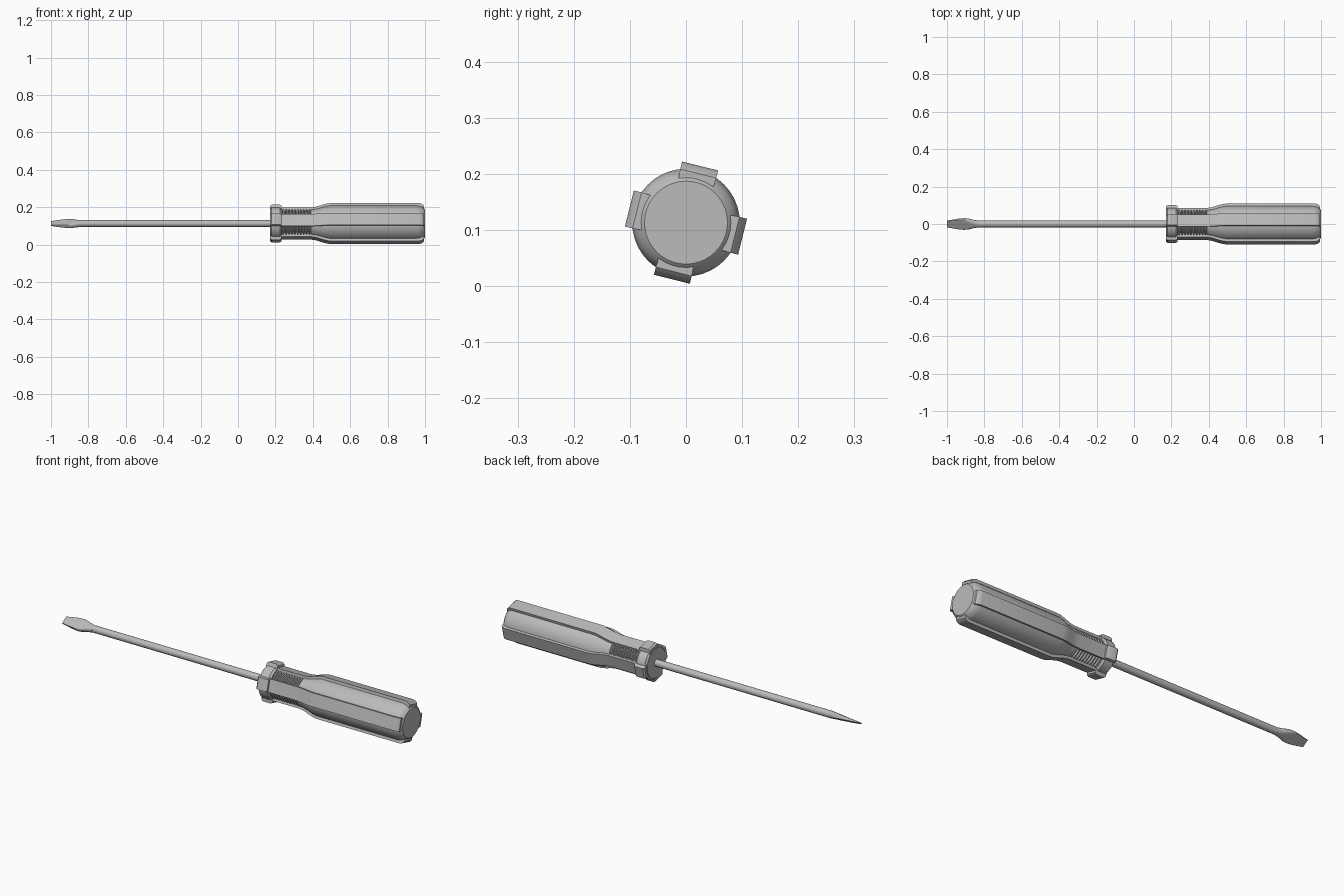
import bpy, bmesh
from math import sin, cos, pi, radians
from mathutils import Matrix

cube = bpy.data.objects.get("Cube")
if cube:
    bpy.data.objects.remove(cube)

AXIS = 0.113               # height of the long axis
TWIST = radians(-14)       # turn of the ribs about the axis

grey = bpy.data.materials.new("plain grey")
grey.use_nodes = True
COLOUR = (0.5, 0.5, 0.5, 1)
grey.diffuse_color = COLOUR
grey.node_tree.nodes["Principled BSDF"].inputs["Base Color"].default_value = COLOUR


def finish(name, bm, angle=0.0, smooth=35):
    bmesh.ops.recalc_face_normals(bm, faces=bm.faces)
    bm.transform(Matrix.Translation((0, 0, AXIS)) @ Matrix.Rotation(angle, 4, 'X'))
    mesh = bpy.data.meshes.new(name)
    bm.to_mesh(mesh)
    bm.free()
    mesh.materials.append(grey)
    ob = bpy.data.objects.new(name, mesh)
    bpy.context.collection.objects.link(ob)
    bpy.ops.object.select_all(action='DESELECT')
    ob.select_set(True)
    bpy.context.view_layer.objects.active = ob
    bpy.ops.object.shade_smooth_by_angle(angle=radians(smooth))
    return ob


def loft(name, rings, angle=0.0, smooth=35):
    """Skin a list of rings of (x, y, z) points and cap both ends."""
    bm = bmesh.new()
    loops = [[bm.verts.new(p) for p in ring] for ring in rings]
    n = len(loops[0])
    for a, b in zip(loops, loops[1:]):
        for i in range(n):
            j = (i + 1) % n
            bm.faces.new((a[i], a[j], b[j], b[i]))
    bm.faces.new(loops[0])
    bm.faces.new(loops[-1])
    return finish(name, bm, angle, smooth)


def lathe(name, profile, sides=40):
    """Turn (x, radius) points about the long axis."""
    turn = [2 * pi * i / sides for i in range(sides)]
    return loft(name, [[(x, r * cos(t), r * sin(t)) for t in turn] for x, r in profile])


def rib(name, profile, outer, inner, floor, angle):
    """Raised bar with a (x, height) profile, pointing away from the axis."""
    rings = [[(x, -inner, floor), (x, inner, floor), (x, outer, h), (x, -outer, h)]
             for x, h in profile]
    return loft(name, rings, angle)


# Handle grip: waisted neck flaring into a barrel with a rounded butt
flare = [(0.40, 0.076), (0.43, 0.081), (0.46, 0.090), (0.49, 0.096)]
butt = [(0.955, 0.096), (0.975, 0.093), (0.99, 0.086), (1.0, 0.074)]
lathe("handle_grip", [(0.22, 0.066), (0.385, 0.066), (0.39, 0.076)] + flare + butt)

# Ridges around the neck
STEP = 0.0155
for i in range(10):
    x = 0.236 + i * STEP
    lathe("neck_ridge_%d" % (i + 1),
          [(x, 0.064), (x + 0.003, 0.076), (x + 0.009, 0.076), (x + 0.012, 0.064)])

# Collar disc
lathe("collar", [(0.17, 0.076), (0.178, 0.086), (0.225, 0.086), (0.235, 0.078)])

# Four long ribs, each with a collar lobe in front of it
rib_line = [(0.225, 0.080), (0.39, 0.080), (0.42, 0.085), (0.45, 0.095), (0.48, 0.103),
            (0.50, 0.104), (0.97, 0.104), (0.985, 0.100), (0.995, 0.090)]
lobe_line = [(0.172, 0.090), (0.18, 0.097), (0.223, 0.097), (0.233, 0.090)]
for k in range(4):
    turn = TWIST + k * pi / 2
    rib("handle_rib_%d" % (k + 1), rib_line, 0.033, 0.031, 0.05, turn)
    rib("collar_lobe_%d" % (k + 1), lobe_line, 0.030, 0.038, 0.06, turn)

# Round shaft
lathe("shaft", [(-0.84, 0.018), (0.18, 0.018)], 24)

# Flat blade: round root spreading out, then narrowing to a thin edge
stations = [(-0.83, 0.018, 0.018, 1.0), (-0.86, 0.023, 0.016, 0.7),
            (-0.885, 0.030, 0.0135, 0.4), (-0.91, 0.032, 0.011, 0.25),
            (-0.94, 0.029, 0.0085, 0.15), (-1.0, 0.020, 0.003, 0.1)]


def blade_ring(x, w, t, roundness):
    def squash(v):
        return abs(v) ** roundness * (1 if v >= 0 else -1)
    angles = [2 * pi * (i + 0.5) / 24 for i in range(24)]
    return [(x, w * squash(cos(a)), t * squash(sin(a))) for a in angles]


loft("blade", [blade_ring(*s) for s in stations], radians(32))
